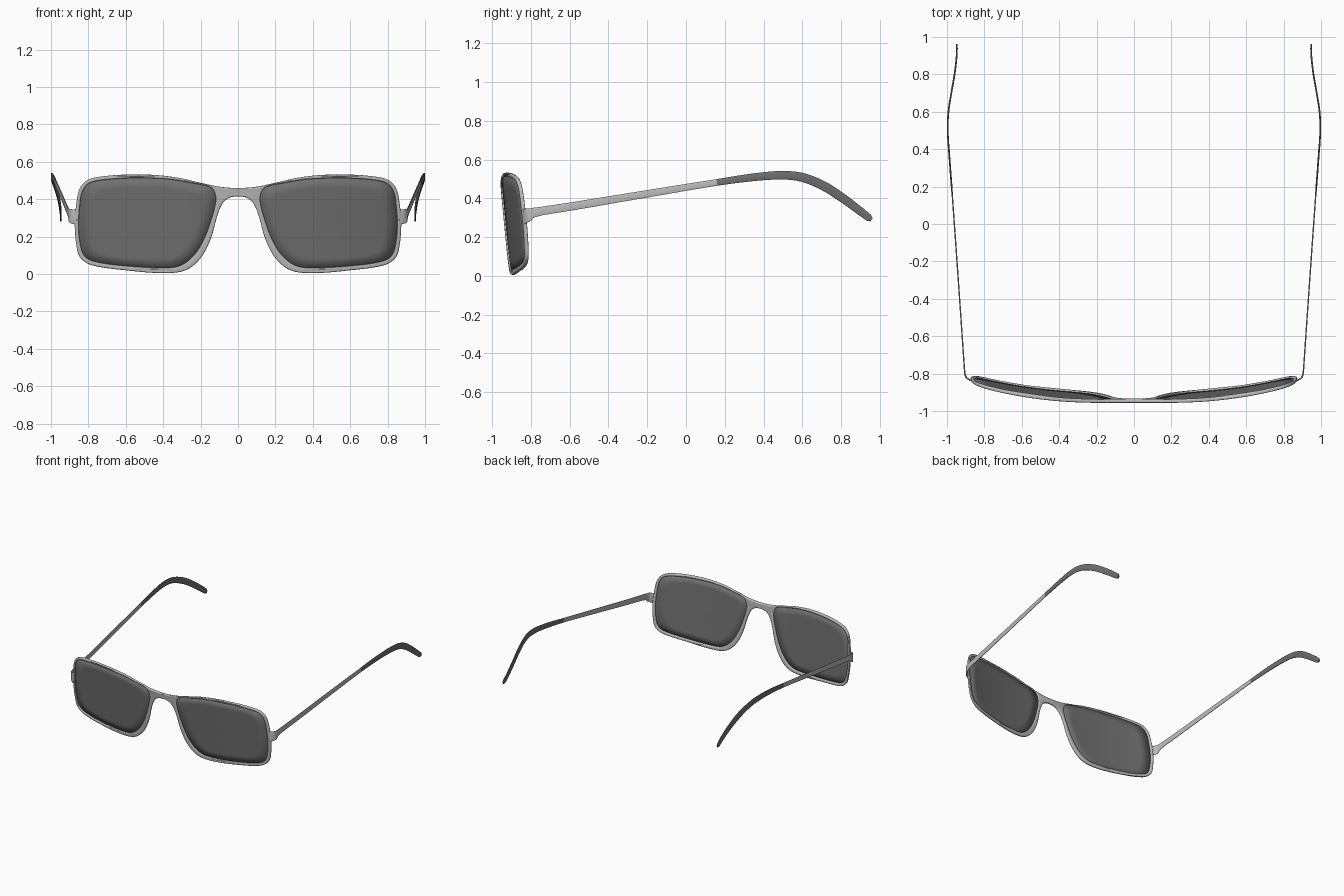
import bpy, bmesh, math
from mathutils import Vector

cube = bpy.data.objects.get("Cube")
if cube:
    bpy.data.objects.remove(cube, do_unlink=True)


def material(name, value):
    mat = bpy.data.materials.new(name)
    mat.use_nodes = True
    color = (value, value, value, 1)
    mat.diffuse_color = color
    mat.node_tree.nodes["Principled BSDF"].inputs["Base Color"].default_value = color
    return mat


METAL = material("light grey metal", 0.5)
TIP = material("dark grey tip", 0.16)
LENS = material("dark grey lens", 0.16)


def smooth_path(points, steps, closed):
    """Hermite curve through the points, tangents scaled to each segment."""
    pts = [Vector(p) for p in points]
    n = len(pts)

    def at(i):
        return pts[i % n] if closed else pts[max(0, min(n - 1, i))]

    out = []
    for i in range(n if closed else n - 1):
        a, b = at(i), at(i + 1)
        size = (b - a).length
        ta = (b - at(i - 1)).normalized() * size
        tb = (at(i + 2) - a).normalized() * size
        for k in range(steps):
            t = k / steps
            s = t * t * (3 - 2 * t)
            out.append(a.lerp(b, s) + ta * (t * (1 - t) ** 2) - tb * (t * t * (1 - t)))
    if not closed:
        out.append(pts[-1])
    return out


def wrap(x, z, depth=0):
    """Place a flat point on the tilted, face-wrapping front surface."""
    y = -0.953 + 0.09 * (0.53 - z) + 0.1 * (abs(x) / 0.87) ** 2.5
    return Vector((x, y - depth, z))


def finish(name, mesh, mats, angle=40):
    for mat in mats:
        mesh.materials.append(mat)
    obj = bpy.data.objects.new(name, mesh)
    bpy.context.collection.objects.link(obj)
    bpy.ops.object.select_all(action="DESELECT")
    obj.select_set(True)
    bpy.context.view_layer.objects.active = obj
    bpy.ops.object.shade_smooth_by_angle(angle=math.radians(angle))
    return obj


# Outlines: half of the frame edge from bridge top to bridge underside, and one lens
frame_half = [(0, .46), (.1, .467), (.2, .488), (.32, .515), (.45, .53), (.58, .532),
              (.7, .525), (.8, .505), (.845, .46), (.864, .38), (.873, .27), (.865, .16),
              (.845, .09), (.785, .048), (.6, .02), (.4, .005), (.28, .02), (.2, .085),
              (.145, .19), (.108, .32), (.08, .38), (.045, .408), (0, .415)]
lens_edge = [(.12, .42), (.145, .462), (.25, .487), (.37, .507), (.55, .513), (.7, .505),
             (.795, .485), (.832, .44), (.846, .36), (.852, .26), (.843, .16), (.82, .095),
             (.765, .066), (.6, .043), (.4, .033), (.31, .044), (.235, .1), (.18, .19),
             (.14, .3), (.122, .37)]
lens_loop = smooth_path(lens_edge, 5, True)


def mirrored(points):
    return [Vector((-p[0], p[1])) for p in reversed(points)]


# Frame front: one plate with two lens holes and rounded edges, bent to the face
def build_frame():
    outline = frame_half + [tuple(p) for p in mirrored(frame_half[1:-1])]
    curve = bpy.data.curves.new("frame_outline", "CURVE")
    curve.dimensions = "2D"
    curve.fill_mode = "BOTH"
    curve.extrude = 0.003
    curve.bevel_depth = 0.007
    curve.bevel_resolution = 2
    curve.offset = -0.007
    for loop in (smooth_path(outline, 5, True), lens_loop, mirrored(lens_loop)):
        spline = curve.splines.new("POLY")
        spline.points.add(len(loop) - 1)
        for point, p in zip(spline.points, loop):
            point.co = (p.x, p.y, 0, 1)
        spline.use_cyclic_u = True
    helper = bpy.data.objects.new("frame_outline", curve)
    bpy.context.collection.objects.link(helper)
    graph = bpy.context.evaluated_depsgraph_get()
    mesh = bpy.data.meshes.new_from_object(helper.evaluated_get(graph))
    bpy.data.objects.remove(helper, do_unlink=True)
    mesh.materials.clear()
    bm = bmesh.new()
    bm.from_mesh(mesh)
    bmesh.ops.remove_doubles(bm, verts=bm.verts, dist=0.0002)
    for v in bm.verts:
        v.co = wrap(v.co.x, v.co.y, v.co.z)
    bmesh.ops.recalc_face_normals(bm, faces=bm.faces)
    bm.to_mesh(mesh)
    bm.free()
    finish("frame_front", mesh, [METAL])


# Lens: concentric rings bent onto the front surface, given a little thickness
def build_lens(name, side):
    bm = bmesh.new()
    center = Vector((.49, .27))
    rings = []
    for scale in (1.008, .8, .6, .4, .2):
        flat = [center + (p - center) * scale for p in lens_loop]
        rings.append([bm.verts.new(wrap(side * p.x, p.y)) for p in flat])
    hub = bm.verts.new(wrap(side * center.x, center.y))
    n = len(lens_loop)
    for i in range(n):
        j = (i + 1) % n
        for a, b in zip(rings, rings[1:]):
            bm.faces.new((a[i], a[j], b[j], b[i]))
        bm.faces.new((rings[-1][i], rings[-1][j], hub))
    bmesh.ops.recalc_face_normals(bm, faces=bm.faces)
    mesh = bpy.data.meshes.new(name)
    bm.to_mesh(mesh)
    bm.free()
    obj = finish(name, mesh, [LENS])
    solid = obj.modifiers.new("thickness", "SOLIDIFY")
    solid.thickness = 0.005
    solid.offset = 0


# Temple arm: x, y, z and half height along the path, hinge to ear tip
arm_path = [(.86, -.842, .305, .038), (.88, -.833, .307, .039), (.898, -.818, .314, .035),
            (.905, -.79, .325, .025), (.909, -.74, .335, .022), (.92, -.58, .36, .021),
            (.945, -.22, .42, .019), (.972, .16, .482, .017), (.987, .36, .51, .02),
            (.996, .5, .519, .022), (.992, .6, .508, .023), (.975, .71, .464, .024),
            (.958, .81, .4, .023), (.948, .9, .333, .021), (.947, .94, .302, .019),
            (.948, .957, .289, .011)]
TIP_START = 0.16
section = [(-1, -.7), (-.5, -1), (.5, -1), (1, -.7), (1, .7), (.5, 1), (-.5, 1), (-1, .7)]


def build_arm(name, side):
    path = smooth_path(arm_path, 6, False)
    bm = bmesh.new()
    rings = []
    for i, p in enumerate(path):
        ahead, behind = path[min(i + 1, len(path) - 1)], path[max(i - 1, 0)]
        tangent = (ahead - behind).xyz.normalized()
        across = tangent.cross(Vector((0, 0, 1))).normalized()
        up = across.cross(tangent)
        width = 0.0045 if p.y > TIP_START else 0.0035
        ring = []
        for u, v in section:
            co = p.xyz + across * (u * width) + up * (v * p.w)
            ring.append(bm.verts.new((side * co.x, co.y, co.z)))
        rings.append(ring)
    n = len(section)
    for a, b in zip(rings, rings[1:]):
        for i in range(n):
            j = (i + 1) % n
            bm.faces.new((a[i], a[j], b[j], b[i]))
    bm.faces.new(rings[0])
    bm.faces.new(rings[-1])
    bmesh.ops.recalc_face_normals(bm, faces=bm.faces)
    for face in bm.faces:
        face.material_index = int(face.calc_center_median().y > TIP_START)
    mesh = bpy.data.meshes.new(name)
    bm.to_mesh(mesh)
    bm.free()
    finish(name, mesh, [METAL, TIP])


build_frame()
for label, side in (("left", 1), ("right", -1)):
    build_lens(label + "_lens", side)
    build_arm(label + "_temple_arm", side)
